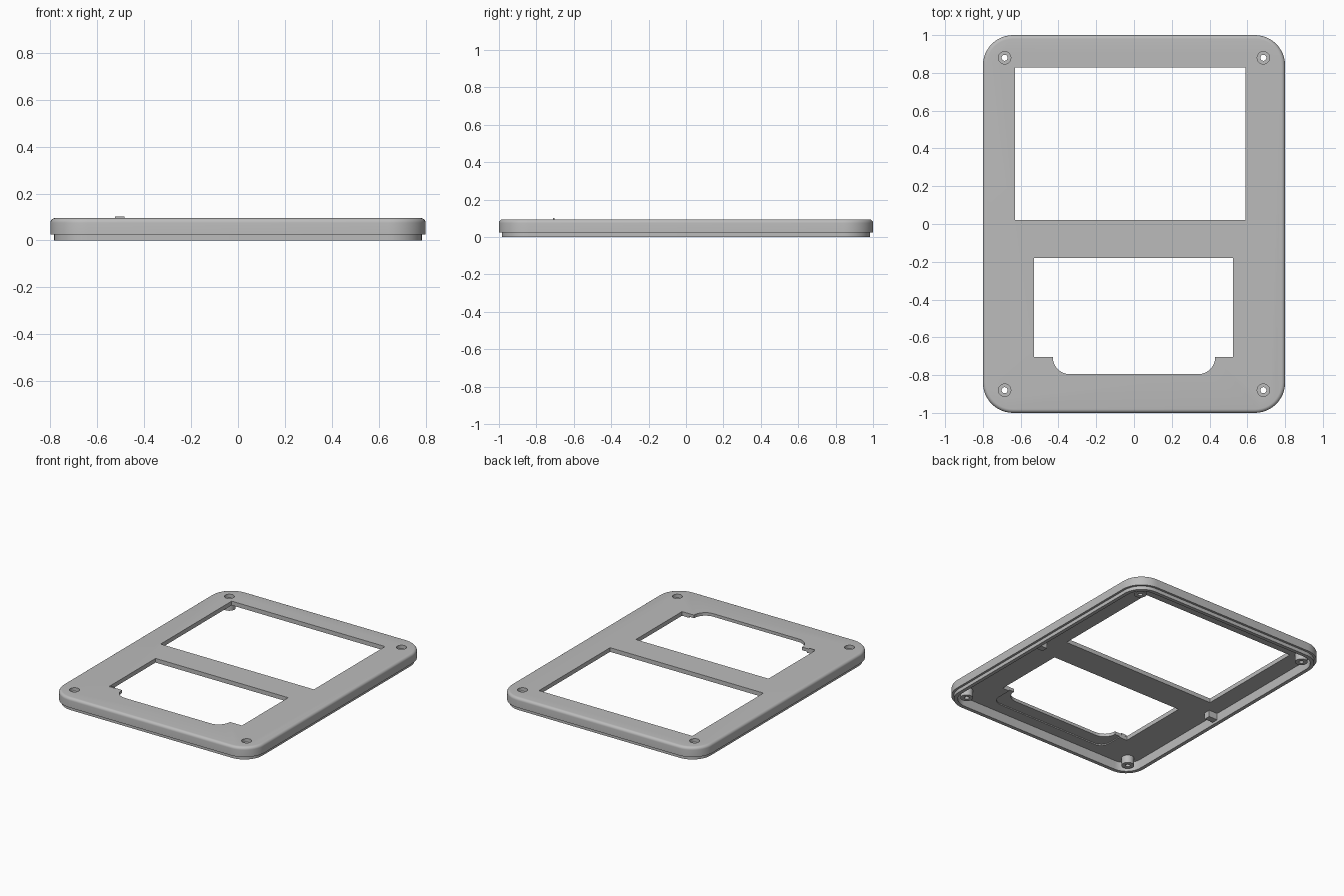
import bpy
import bmesh
from math import pi, cos, sin

cube = bpy.data.objects.get("Cube")
if cube:
    bpy.data.objects.remove(cube, do_unlink=True)

grey = bpy.data.materials.new("plain grey")
grey.use_nodes = True
GREY = (0.5, 0.5, 0.5, 1)
grey.diffuse_color = GREY
grey.node_tree.nodes["Principled BSDF"].inputs["Base Color"].default_value = GREY

CEILING, TOP = 0.065, 0.095


def arc(cx, cy, r, start, end, steps):
    """Points along an arc, angles in quarter turns."""
    angles = [(start + (end - start) * i / steps) * pi / 2 for i in range(steps + 1)]
    return [(cx + r * cos(a), cy + r * sin(a)) for a in angles]


def rounded_rect(hx, hy, r):
    signs = [(1, 1), (-1, 1), (-1, -1), (1, -1)]
    return [p for q, (sx, sy) in enumerate(signs)
            for p in arc(sx * (hx - r), sy * (hy - r), r, q, q + 1, 12)]


def rect(x0, x1, y0, y1):
    return [(x0, y0), (x1, y0), (x1, y1), (x0, y1)]


def circle(x, y, r):
    return arc(x, y, r, 0, 4, 32)[:-1]


def loft(name, rings, closed=False):
    """Skin a stack of (outline, z) rings; cap the ends or close the loop."""
    bm = bmesh.new()
    loops = [[bm.verts.new((x, y, z)) for x, y in outline] for outline, z in rings]
    pairs = list(zip(loops, loops[1:]))
    if closed:
        pairs.append((loops[-1], loops[0]))
    else:
        bm.faces.new(loops[0])
        bm.faces.new(loops[-1])
    for a, b in pairs:
        for i in range(len(a)):
            j = (i + 1) % len(a)
            bm.faces.new((a[i], a[j], b[j], b[i]))
    bmesh.ops.recalc_face_normals(bm, faces=bm.faces)
    mesh = bpy.data.meshes.new(name)
    bm.to_mesh(mesh)
    bm.free()
    mesh.materials.append(grey)
    obj = bpy.data.objects.new(name, mesh)
    bpy.context.collection.objects.link(obj)
    return obj


def prism(name, outline, z0, z1):
    return loft(name, [(outline, z0), (outline, z1)])


def activate(obj):
    bpy.ops.object.select_all(action="DESELECT")
    obj.select_set(True)
    bpy.context.view_layer.objects.active = obj


def cut(obj, outline, z0, z1):
    cutter = prism("cutter", outline, z0, z1)
    cutter.hide_render = True
    mod = obj.modifiers.new("cut", "BOOLEAN")
    mod.operation, mod.solver, mod.object = "DIFFERENCE", "EXACT", cutter
    activate(obj)
    bpy.ops.object.modifier_apply(modifier=mod.name)
    bpy.data.objects.remove(cutter, do_unlink=True)


def inset(d):
    return rounded_rect(0.8 - d, 1 - d, 0.16 - d)


# Hollow cover: inner ceiling, inner wall, stepped lip, outer wall, rounded top edge
EDGE = 0.02
top_edge = [(inset(EDGE * (1 - cos(i * pi / 12))), TOP - EDGE + EDGE * sin(i * pi / 12))
            for i in range(7)]
cover = loft("cover", [(inset(0.042), CEILING), (inset(0.042), 0), (inset(0.016), 0),
                       (inset(0.016), 0.025), (inset(0), 0.025)] + top_edge)

# Shallow recess under the lower window
recess = (arc(-0.4, -0.81, 0.07, 2, 3, 6) + arc(0.4, -0.81, 0.07, 3, 4, 6)
          + [(0.47, -0.65), (-0.47, -0.65)])
cut(cover, recess, 0.04, CEILING + 0.008)

# Upper window, and lower window with its rounded shallow extension
cut(cover, rect(-0.63, 0.59, 0.02, 0.828), -0.1, 0.2)
lower = ([(-0.53, -0.18), (-0.53, -0.705), (-0.435, -0.705)]
         + arc(-0.34, -0.705, 0.09, 2, 3, 8) + arc(0.34, -0.705, 0.09, 3, 4, 8)
         + [(0.435, -0.705), (0.525, -0.705), (0.525, -0.18)])
cut(cover, lower, -0.1, 0.2)

# Screw holes in the cover with hollow posts below them
posts = []
for sx, side in ((-1, "right"), (1, "left")):
    for sy, end in ((-1, "front"), (1, "back")):
        x, y = sx * 0.685, sy * 0.88
        cut(cover, circle(x, y, 0.033), 0.04, 0.2)
        wide, narrow = circle(x, y, 0.041), circle(x, y, 0.016)
        posts.append(loft(f"screw_post_{end}_{side}",
                          [(wide, 0.01), (wide, 0.07), (narrow, 0.07), (narrow, 0.01)], True))

# Wall blocks beside the cross bar, and small ribs by the back wall
for sx, side in ((-1, "right"), (1, "left")):
    xs = sorted((sx * 0.69, sx * 0.765))
    prism(f"wall_block_{side}", rect(*xs, -0.105, -0.06), 0.018, CEILING + 0.005)
    prism(f"back_rib_{side}", rect(sx * 0.47 - 0.05, sx * 0.47 + 0.05, 0.935, 0.965),
          0.045, CEILING + 0.005)

# Tiny raised sliver at the lower window corner
prism("corner_sliver", rect(-0.525, -0.485, -0.71, -0.704), 0.09, 0.102)

for obj in [cover] + posts:
    activate(obj)
    bpy.ops.object.shade_smooth_by_angle()
